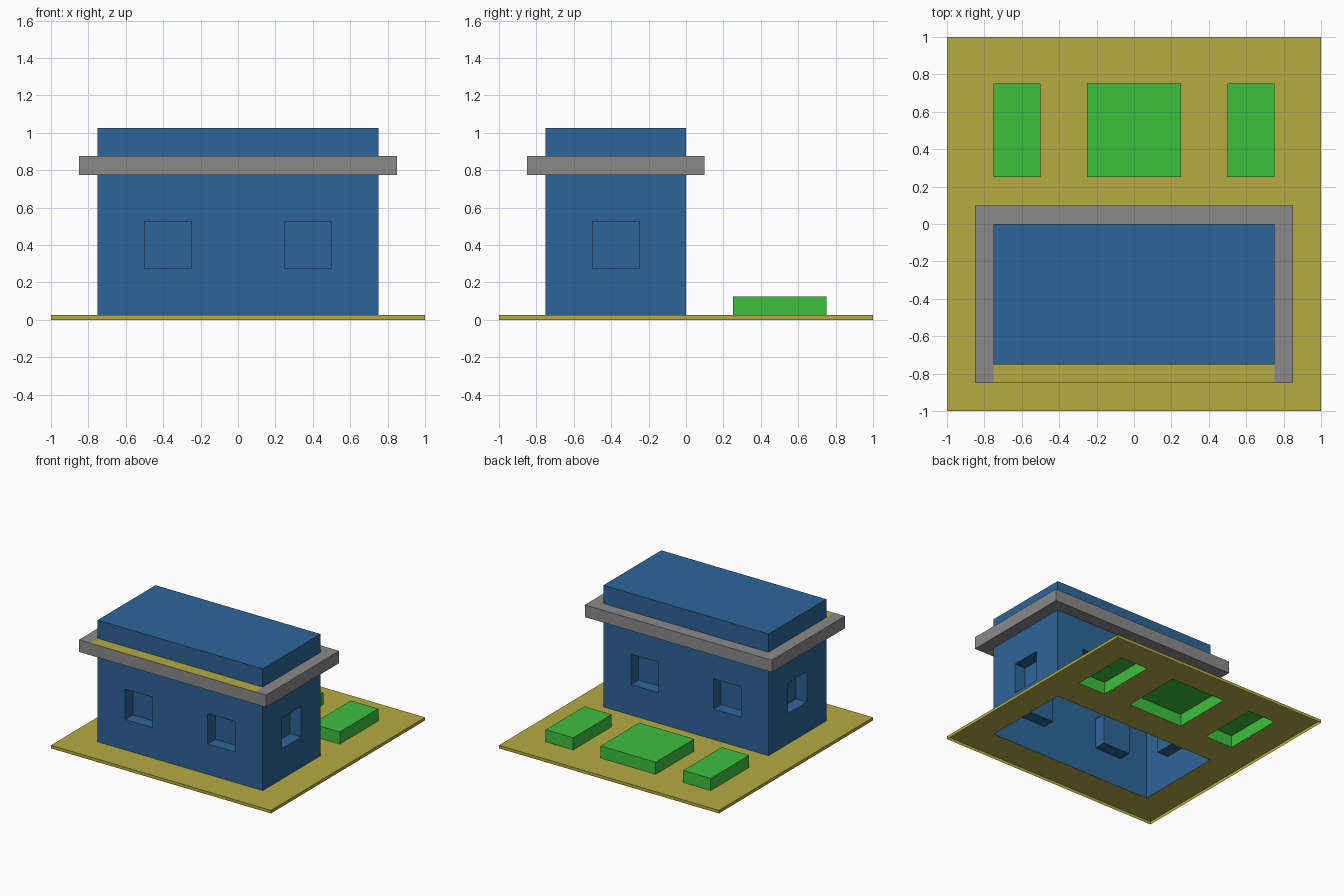
import bpy, bmesh
from mathutils import Vector

if "Cube" in bpy.data.objects:
    bpy.data.objects.remove(bpy.data.objects["Cube"])


def material(name, rgb):
    m = bpy.data.materials.new(name)
    m.diffuse_color = (*rgb, 1)
    m.use_nodes = True
    m.node_tree.nodes["Principled BSDF"].inputs["Base Color"].default_value = m.diffuse_color
    return m


OLIVE = material("olive ground", (0.462, 0.407, 0.054))
BLUE = material("blue wall", (0.027, 0.130, 0.314))
GREY = material("grey ledge", (0.254, 0.254, 0.254))
GREEN = material("green hedge", (0.048, 0.527, 0.048))


def panel(bm, axis, level, us, vs, sign, skip=(), paint=None):
    """Flat grid across an axis, facing sign; cells in skip are left open."""
    a, b = [i for i in range(3) if i != axis]
    for i in range(len(us) - 1):
        for j in range(len(vs) - 1):
            if (i, j) in skip:
                continue
            verts = []
            for u, v in ((us[i], vs[j]), (us[i + 1], vs[j]),
                         (us[i + 1], vs[j + 1]), (us[i], vs[j + 1])):
                p = Vector((0, 0, 0))
                p[axis], p[a], p[b] = level, u, v
                verts.append(bm.verts.new(p))
            f = bm.faces.new(verts)
            f.normal_update()
            if f.normal[axis] * sign < 0:
                f.normal_flip()
            if paint == (i, j):
                f.material_index = 1


def sides(bm, x0, x1, y0, y1, z0, z1):
    for s, x, y in ((-1, x0, y0), (1, x1, y1)):
        panel(bm, 0, x, (y0, y1), (z0, z1), s)
        panel(bm, 1, y, (x0, x1), (z0, z1), s)


def finish(bm, name, *mats):
    bmesh.ops.remove_doubles(bm, verts=bm.verts, dist=1e-5)
    me = bpy.data.meshes.new(name)
    bm.to_mesh(me)
    bm.free()
    for m in mats:
        me.materials.append(m)
    bpy.context.collection.objects.link(bpy.data.objects.new(name, me))


G = 0.025                     # ground level
X, Y0, Y1 = 0.75, -0.75, 0.0  # house footprint
L0, L1, ROOF = 0.775, 0.875, 1.025
DEPTH = 0.1                   # window recess

# Ground sheet with a thin skirt, open under the house and hedges
bm = bmesh.new()
xs = (-1, -0.75, -0.5, -0.25, 0.25, 0.5, 0.75, 1)
ys = (-1, -0.75, 0, 0.25, 0.75, 1)
house_cells = {(i, 1) for i in range(1, 6)}
panel(bm, 2, G, xs, ys, 1, house_cells | {(1, 3), (3, 3), (5, 3)})
sides(bm, -1, 1, -1, 1, 0, G)
finish(bm, "ground", OLIVE)

# Hedges
for name, x0, x1 in (("left_hedge", -0.75, -0.5), ("middle_hedge", -0.25, 0.25),
                     ("right_hedge", 0.5, 0.75)):
    bm = bmesh.new()
    sides(bm, x0, x1, 0.25, 0.75, G, 0.125)
    panel(bm, 2, 0.125, (x0, x1), (0.25, 0.75), 1)
    finish(bm, name, GREEN)


def window(bm, axis, level, sign, u0, u1):
    """Recessed window box set into a wall."""
    z0, z1 = 0.275, 0.525
    back = level - sign * DEPTH
    span = sorted((level, back))
    panel(bm, axis, back, (u0, u1), (z0, z1), sign)
    for s, u in ((1, u0), (-1, u1)):
        panel(bm, 1 - axis, u, span, (z0, z1), s)
    for s, z in ((1, z0), (-1, z1)):
        if axis == 0:
            panel(bm, 2, z, span, (u0, u1), s)
        else:
            panel(bm, 2, z, (u0, u1), span, s)


# House shell with window recesses
bm = bmesh.new()
zs = (G, 0.275, 0.525, L0)
for s, y in ((-1, Y0), (1, Y1)):
    panel(bm, 1, y, (-X, -0.5, -0.25, 0.25, 0.5, X), zs, s, {(1, 1), (3, 1)})
    window(bm, 1, y, s, -0.5, -0.25)
    window(bm, 1, y, s, 0.25, 0.5)
for s in (-1, 1):
    panel(bm, 0, s * X, (Y0, -0.5, -0.25, Y1), zs, s, {(1, 1)})
    window(bm, 0, s * X, s, -0.5, -0.25)
sides(bm, -X, X, Y0, Y1, L1, ROOF)
panel(bm, 2, ROOF, (-X, X), (Y0, Y1), 1)
finish(bm, "house", BLUE)

# Ledge around the house, with olive strips above and below at the front
bm = bmesh.new()
sides(bm, -0.85, 0.85, -0.85, 0.1, L0, L1)
for s, z in ((-1, L0), (1, L1)):
    panel(bm, 2, z, (-0.85, -X, X, 0.85), (-0.85, Y0, Y1, 0.1), s,
          {(1, 1)}, paint=(1, 0))
finish(bm, "ledge", GREY, OLIVE)
